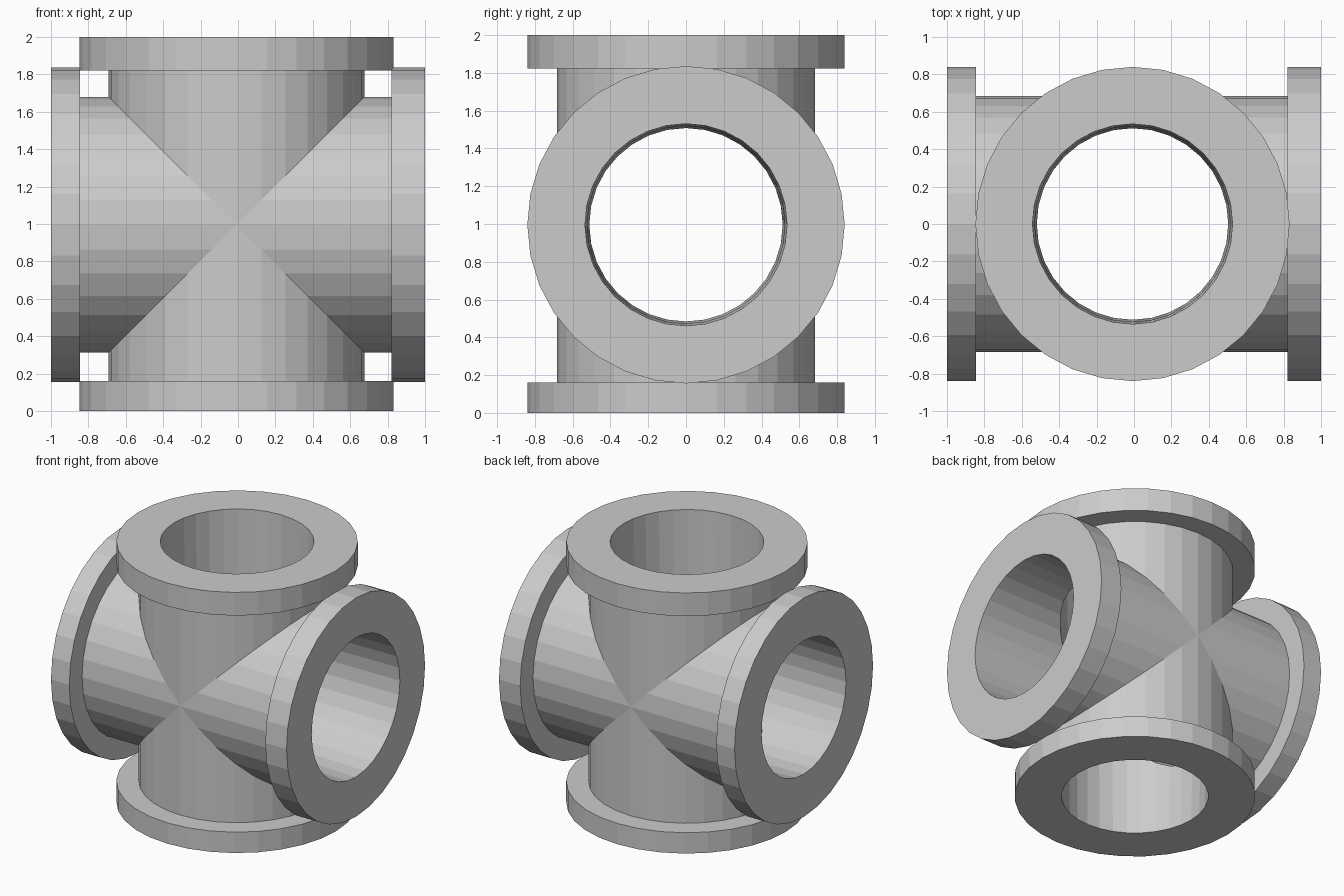
import bpy
import bmesh
from math import sin, cos, tau
from mathutils import Vector

if "Cube" in bpy.data.objects:
    bpy.data.objects.remove(bpy.data.objects["Cube"])

SIDES = 32
CENTRE = Vector((-0.008, 0, 0.996))
PIPE_R, FLANGE_R, BORE_R = 0.684, 0.84, 0.523


def add_arm(bm, axis, end, flange, bore_end):
    """One hollow flanged arm, mitred where it meets its neighbours."""
    axis = Vector(axis)
    depth = Vector((0, 1, 0))
    side = axis.cross(depth)
    # radius and distance along the arm; None means the mitre plane
    profile = [(PIPE_R, None), (PIPE_R, end - flange), (FLANGE_R, end - flange),
               (FLANGE_R, end), (bore_end, end), (BORE_R, None)]
    rings = []
    for r, t in profile:
        ring = []
        for i in range(SIDES):
            a = tau * i / SIDES
            u = r * sin(a)
            dist = abs(u) if t is None else t
            ring.append(bm.verts.new(CENTRE + axis * dist + side * u + depth * r * cos(a)))
        rings.append(ring)
    for low, high in zip(rings, rings[1:]):
        for i in range(SIDES):
            j = (i + 1) % SIDES
            bm.faces.new((low[i], low[j], high[j], high[i]))


bm = bmesh.new()
# right, left, top and bottom arms; the bores taper slightly through the fitting
add_arm(bm, (1, 0, 0), 1 - CENTRE.x, 0.18, 0.535)
add_arm(bm, (-1, 0, 0), 1 + CENTRE.x, 0.155, 0.512)
add_arm(bm, (0, 0, 1), 2 - CENTRE.z, 0.178, 0.535)
add_arm(bm, (0, 0, -1), CENTRE.z, 0.16, 0.512)

# weld the mitred seams
bmesh.ops.remove_doubles(bm, verts=bm.verts, dist=0.0005)
bmesh.ops.recalc_face_normals(bm, faces=bm.faces)
mesh = bpy.data.meshes.new("pipe_cross")
bm.to_mesh(mesh)
bm.free()
bpy.context.collection.objects.link(bpy.data.objects.new("pipe_cross", mesh))
